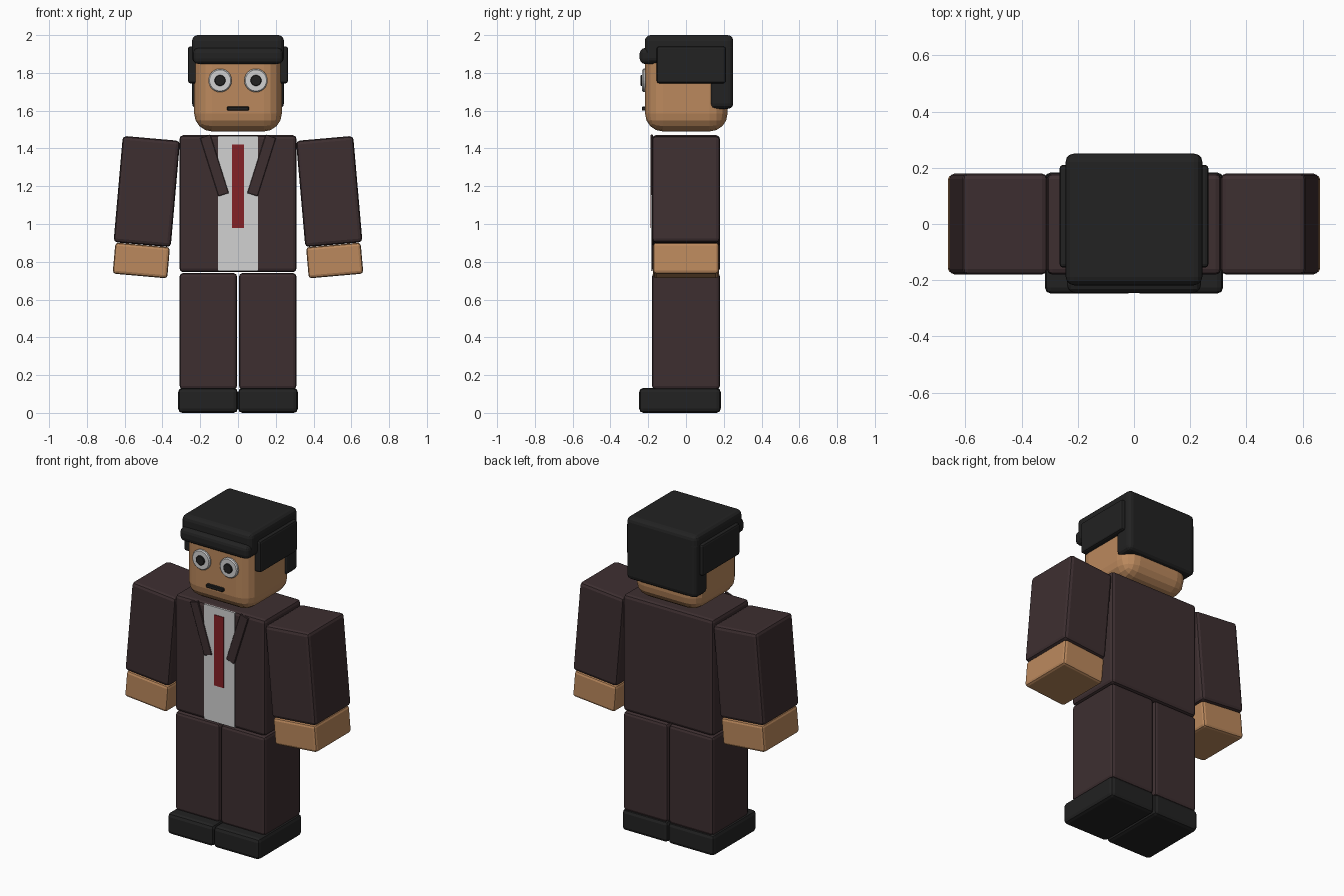
import bpy, bmesh
from math import radians
from mathutils import Matrix, Vector

cube = bpy.data.objects.get("Cube")
if cube:
    bpy.data.objects.remove(cube, do_unlink=True)


def make_material(name, rgb):
    m = bpy.data.materials.new(name)
    m.use_nodes = True
    col = (*rgb, 1)
    m.diffuse_color = col
    m.node_tree.nodes["Principled BSDF"].inputs["Base Color"].default_value = col
    return m


SUIT = make_material("dark brown cloth", (0.047, 0.028, 0.030))
SKIN = make_material("tan skin", (0.50, 0.25, 0.11))
BLACK = make_material("soft black", (0.016, 0.016, 0.016))
WHITE = make_material("off white", (0.64, 0.64, 0.64))
RED = make_material("tie red", (0.23, 0.015, 0.019))


def finish(name, bm, mat, bevel, segments):
    mesh = bpy.data.meshes.new(name)
    bm.to_mesh(mesh)
    bm.free()
    mesh.materials.append(mat)
    ob = bpy.data.objects.new(name, mesh)
    bpy.context.collection.objects.link(ob)
    if bevel:
        mod = ob.modifiers.new("rounded edges", 'BEVEL')
        mod.width, mod.segments = bevel, segments
        mod.limit_method = 'ANGLE'
    return ob


def box(name, x, y, z, mat, bevel=0.018, segments=2, tilt=0):
    """Rounded box from (min, max) ranges, tilted in the front plane."""
    bm = bmesh.new()
    bmesh.ops.create_cube(bm, size=1)
    size = Vector([r[1] - r[0] for r in (x, y, z)])
    bmesh.ops.scale(bm, vec=size, verts=bm.verts)
    ob = finish(name, bm, mat, bevel, segments)
    ob.location = [(r[0] + r[1]) / 2 for r in (x, y, z)]
    ob.rotation_euler.y = radians(tilt)
    return ob


def disc(name, x, z, radius, front, back, mat, bevel):
    """Flat disc facing forward."""
    bm = bmesh.new()
    bmesh.ops.create_cone(bm, cap_ends=True, segments=24, radius1=radius,
                          radius2=radius, depth=back - front,
                          matrix=Matrix.Rotation(radians(90), 4, 'X'))
    ob = finish(name, bm, mat, bevel, 1)
    ob.location = (x, (front + back) / 2, z)
    return ob


def span(centre, width):
    return (centre - width / 2, centre + width / 2)


DEPTH = (-0.18, 0.18)

# Torso with shirt and tie
box("jacket", (-0.31, 0.31), DEPTH, (0.745, 1.47), SUIT, 0.02)
box("shirt_front", (-0.106, 0.106), (-0.184, -0.175), (0.75, 1.467), WHITE, 0)
box("tie", (-0.032, 0.032), (-0.189, -0.18), (0.98, 1.42), RED, 0)

# Head and face
box("head", (-0.232, 0.232), (-0.217, 0.22), (1.49, 1.96), SKIN, 0.095, 4)
box("mouth", (-0.058, 0.058), (-0.234, -0.21), (1.60, 1.622), BLACK, 0.004, 1)

# Hair blocks
box("hair_top", (-0.243, 0.243), (-0.218, 0.25), (1.85, 2.0), BLACK, 0.03, 3)
box("hair_fringe", (-0.238, 0.238), (-0.245, -0.15), (1.847, 1.932), BLACK, 0.028, 3)
box("hair_back", (-0.243, 0.243), (0.127, 0.25), (1.61, 1.96), BLACK, 0.028, 3)

for side, s in (("right", -1), ("left", 1)):
    # Legs and shoes
    box(side + "_leg", span(s * 0.157, 0.304), DEPTH, (0.125, 0.74), SUIT)
    box(side + "_shoe", span(s * 0.159, 0.316), (-0.248, 0.184), (0.0, 0.132), BLACK, 0.022)
    # Arms lean outward from the shoulders
    lean = -s * 5
    box(side + "_sleeve", span(s * 0.483, 0.304), DEPTH, span(1.172, 0.565), SUIT, 0.02, 2, lean)
    box(side + "_hand", span(s * 0.512, 0.29), (-0.174, 0.174), span(0.807, 0.165), SKIN, 0.016, 2, lean)
    # Jacket lapels
    box(side + "_lapel", span(s * 0.125, 0.058), (-0.188, -0.175), span(1.31, 0.325), SUIT, 0.003, 1, s * 17.5)
    # Side hair and eyes
    box(side + "_hair_side", span(s * 0.24, 0.05), (-0.155, 0.21), (1.745, 1.94), BLACK, 0.012)
    disc(side + "_eye", s * 0.095, 1.76, 0.062, -0.232, -0.21, WHITE, 0.006)
    disc(side + "_pupil", s * 0.095, 1.76, 0.029, -0.241, -0.225, BLACK, 0.003)
